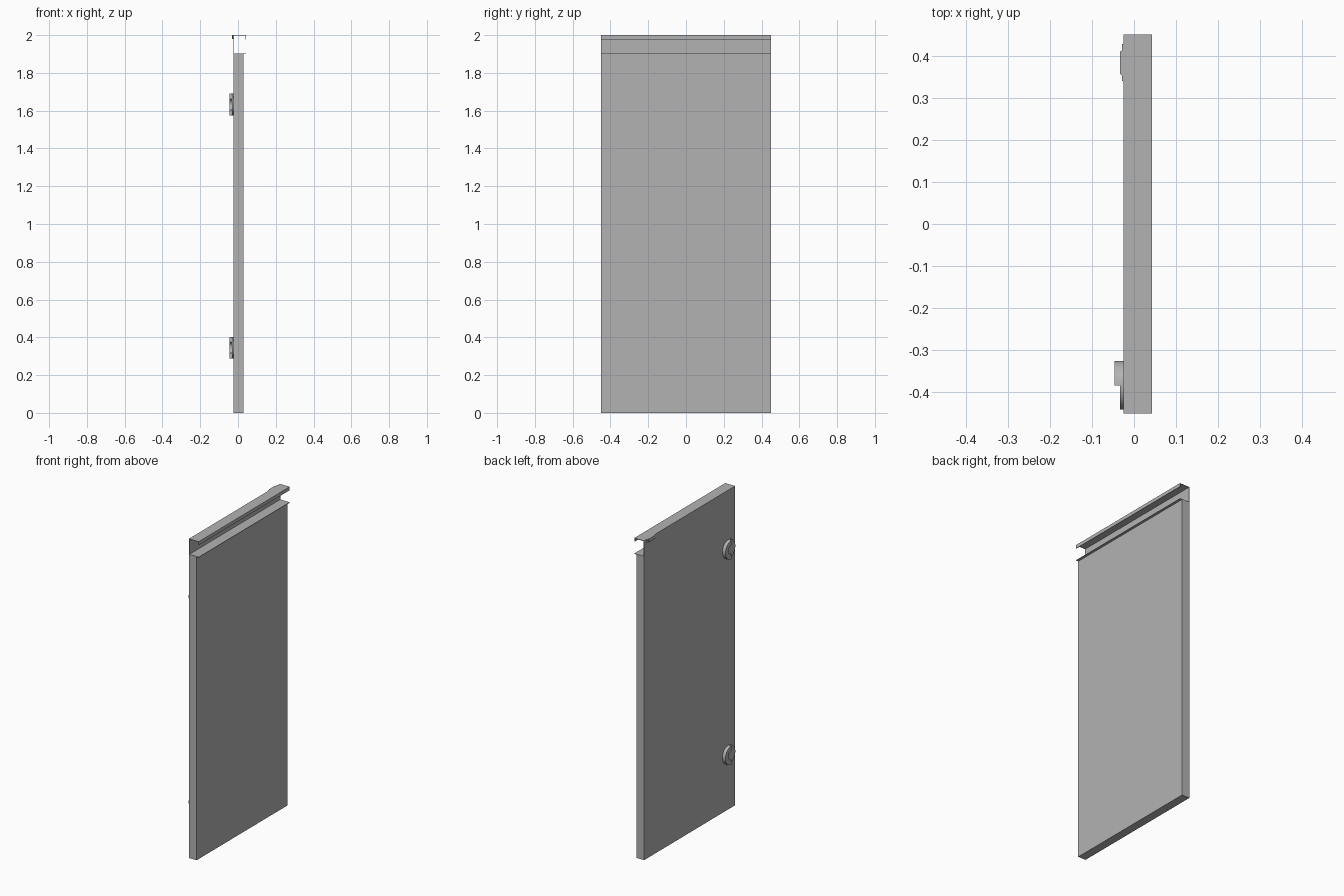
import bpy, bmesh
from math import pi, sin, cos
from mathutils import Vector

old = bpy.data.objects.get("Cube")
if old:
    bpy.data.objects.remove(old)

# Single flat colour
gray = bpy.data.materials.new("plain_gray")
gray.use_nodes = True
tone = (0.45, 0.45, 0.45, 1)
gray.diffuse_color = tone
gray.node_tree.nodes["Principled BSDF"].inputs["Base Color"].default_value = tone

DEPTH = 0.45   # half width of the door along y
BACK = -0.025  # plane of the rear sheet
LIP = 0.043    # front edge of the flanges
T = 0.003      # sheet thickness


def prism(name, outline, direction, smooth=False):
    """Extrude a closed planar outline along a direction."""
    bm = bmesh.new()
    face = bm.faces.new([bm.verts.new(p) for p in outline])
    moved = bmesh.ops.extrude_face_region(bm, geom=[face])["geom"]
    verts = [v for v in moved if isinstance(v, bmesh.types.BMVert)]
    bmesh.ops.translate(bm, verts=verts, vec=Vector(direction))
    bmesh.ops.recalc_face_normals(bm, faces=bm.faces)
    mesh = bpy.data.meshes.new(name)
    bm.to_mesh(mesh)
    bm.free()
    obj = bpy.data.objects.new(name, mesh)
    bpy.context.collection.objects.link(obj)
    mesh.materials.append(gray)
    if smooth:
        bpy.ops.object.select_all(action="DESELECT")
        obj.select_set(True)
        bpy.context.view_layer.objects.active = obj
        bpy.ops.object.shade_smooth_by_angle(angle=0.6)
    return obj


def along_y(name, profile):
    return prism(name, [(x, -DEPTH, z) for x, z in profile], (0, 2 * DEPTH, 0))


def arc(y, z, r, start, end, n):
    return [(y + r * cos(start + (end - start) * i / n),
             z + r * sin(start + (end - start) * i / n)) for i in range(n + 1)]


# Door slab
along_y("door_panel", [(BACK, 0), (0.028, 0), (0.028, 1.9), (BACK, 1.9)])

# Folded sheet: lower flange, rear wall, top flange and its turned-down lip
along_y("top_channel", [
    (LIP, 1.9), (BACK, 1.9), (BACK, 2), (LIP, 2), (LIP, 1.978),
    (LIP - T, 1.978), (LIP - T, 2 - T), (BACK + T, 2 - T),
    (BACK + T, 1.9 + T), (LIP, 1.9 + T)])

# Small stepped tab at the rear of the top flange
tab = [(BACK, 0.34), (-0.029, 0.34), (-0.029, 0.352), (-0.033, 0.356),
       (-0.033, 0.41), (-0.029, 0.412), (-0.029, 0.427), (BACK, 0.427)]
prism("top_tab", [(x, y, 1.979) for x, y in tab], (0, 0, 0.021))

# Round latches: a thin disc with a raised crescent grip
for label, z in (("upper", 1.632), ("lower", 0.345)):
    y, r = -0.383, 0.058
    disc = arc(y, z, r, 0, 2 * pi, 40)[:-1]
    prism(label + "_latch_disc", [(BACK, *p) for p in disc], (-0.008, 0, 0), True)
    grip = arc(y, z, r, -pi / 2, pi / 2, 20) + arc(y, z, r / 2, pi / 2, -pi / 2, 14)
    prism(label + "_latch_grip", [(-0.033, *p) for p in grip], (-0.013, 0, 0), True)
